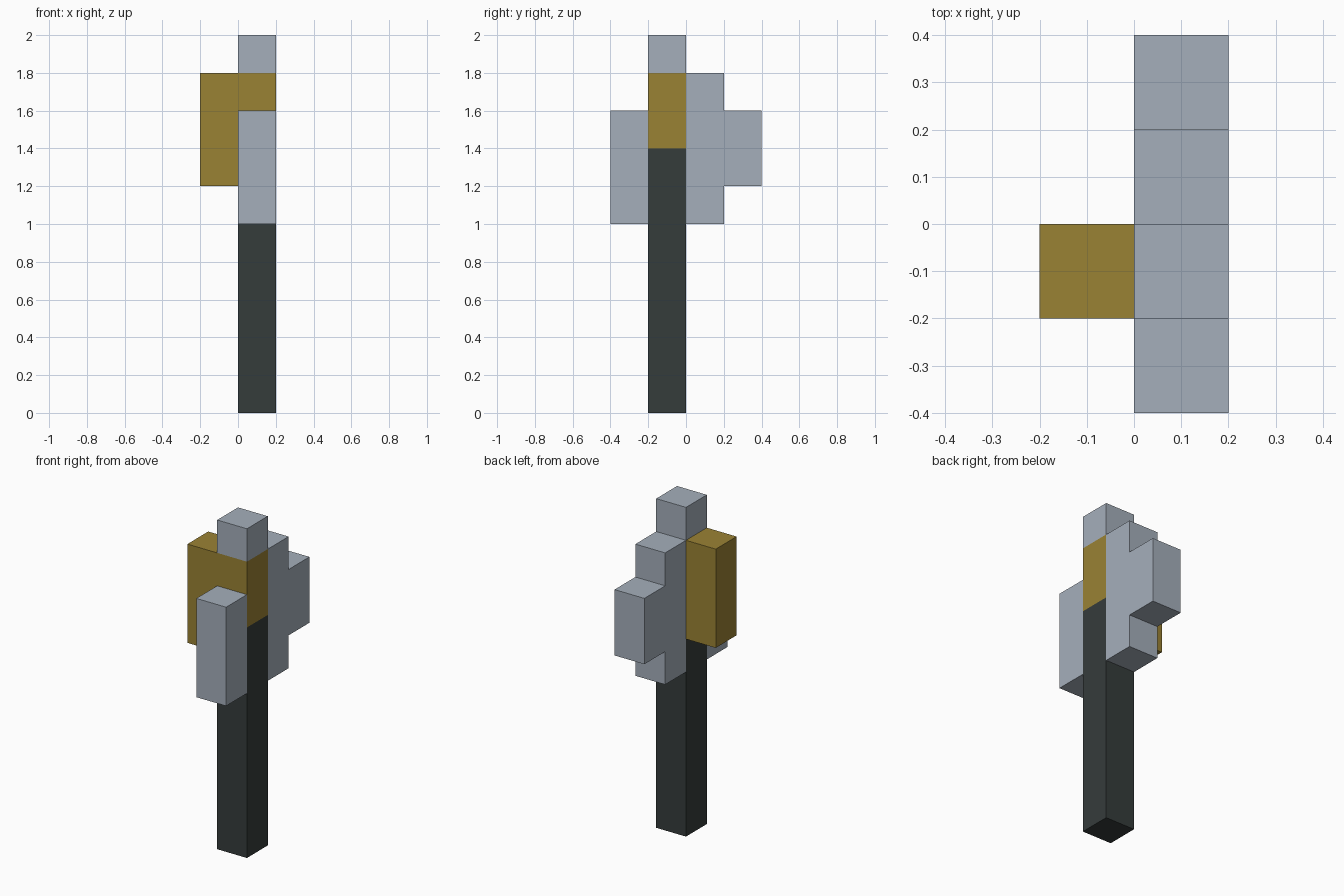
import bpy
import bmesh
from mathutils import Vector

cube = bpy.data.objects.get("Cube")
if cube:
    bpy.data.objects.remove(cube, do_unlink=True)

U = 0.2  # one block


def material(name, rgb):
    mat = bpy.data.materials.new(name)
    mat.use_nodes = True
    color = (*rgb, 1.0)
    mat.diffuse_color = color
    mat.node_tree.nodes["Principled BSDF"].inputs["Base Color"].default_value = color
    return mat


def block(name, low, high, mat):
    """Box between two corners, given in whole blocks."""
    low, high = Vector(low) * U, Vector(high) * U
    size = high - low
    mesh = bpy.data.meshes.new(name)
    bm = bmesh.new()
    bmesh.ops.create_cube(bm, size=1.0)
    bmesh.ops.scale(bm, vec=size, verts=bm.verts)
    bm.to_mesh(mesh)
    bm.free()
    mesh.materials.append(mat)
    obj = bpy.data.objects.new(name, mesh)
    obj.location = (low + high) / 2
    bpy.context.collection.objects.link(obj)
    return obj


steel = material("steel grey", (0.376, 0.429, 0.497))
brass = material("brass", (0.323, 0.223, 0.034))
dark = material("dark grip", (0.036, 0.045, 0.044))

# Shaft and the socket that holds the head
block("handle", (0, -1, 0), (1, 0, 7), dark)
block("socket", (0, -1, 7), (1, 0, 9), brass)
block("side_plate", (-1, -1, 6), (0, 0, 9), brass)

# Steel head: top spike, front blade, stepped rear blade
block("top_spike", (0, -1, 9), (1, 0, 10), steel)
block("front_blade", (0, -2, 5), (1, -1, 8), steel)
block("rear_blade_inner", (0, 0, 5), (1, 1, 9), steel)
block("rear_blade_outer", (0, 1, 6), (1, 2, 8), steel)
